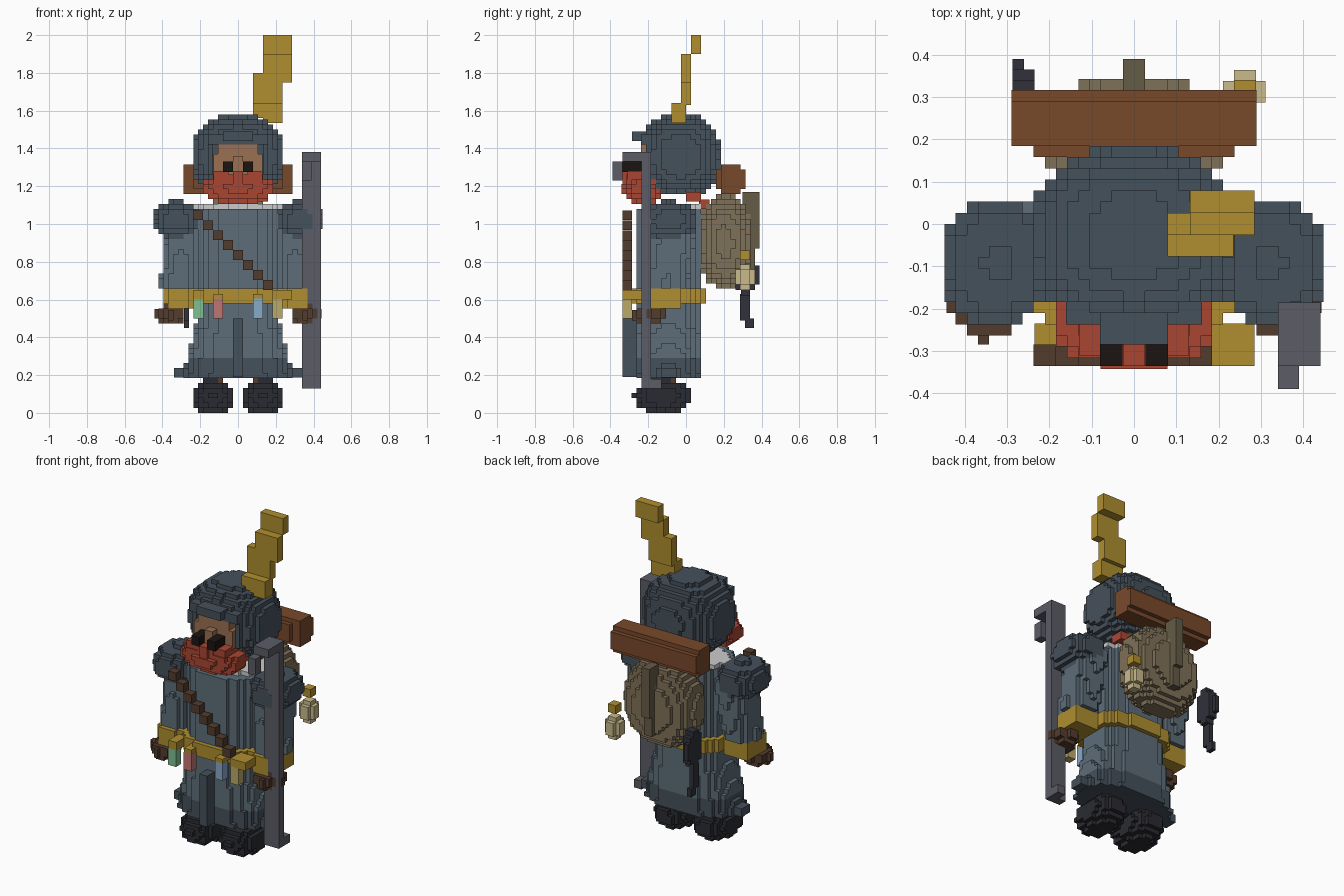
import bpy, bmesh, math

if "Cube" in bpy.data.objects:
    bpy.data.objects.remove(bpy.data.objects["Cube"])

V = 2 / 76  # voxel size


def paint(ob, hexcol):
    mat = bpy.data.materials.get(hexcol) or bpy.data.materials.new(hexcol)
    rgb = [(int(hexcol[i:i + 2], 16) / 255) ** 2.2 for i in (0, 2, 4)]
    mat.diffuse_color = (*rgb, 1)
    mat.use_nodes = True
    mat.node_tree.nodes["Principled BSDF"].inputs["Base Color"].default_value = mat.diffuse_color
    ob.data.materials.append(mat)


def finish(name, bm, col):
    bm.normal_update()
    me = bpy.data.meshes.new(name)
    bm.to_mesh(me)
    bm.free()
    ob = bpy.data.objects.new(name, me)
    bpy.context.collection.objects.link(ob)
    paint(ob, col)
    return ob


def boxes(name, col, *ranges):
    """Each range is (x0, x1, y0, y1, z0, z1)."""
    bm = bmesh.new()
    for r in ranges:
        vs = bmesh.ops.create_cube(bm, size=1)["verts"]
        for v in vs:
            for i in range(3):
                a, b = r[2 * i], r[2 * i + 1]
                v.co[i] = (a + b) / 2 + v.co[i] * (b - a)
    return finish(name, bm, col)


def voxels(name, col, bounds, inside):
    """Outer skin of all grid cells whose centre lies inside the shape."""
    rng = [range(math.floor(bounds[2 * i] / V), math.ceil(bounds[2 * i + 1] / V)) for i in range(3)]
    cells = {(i, j, k) for i in rng[0] for j in rng[1] for k in rng[2]
             if inside((i + .5) * V, (j + .5) * V, (k + .5) * V)}
    bm = bmesh.new()
    cache = {}

    def vert(p):
        if p not in cache:
            cache[p] = bm.verts.new([c * V for c in p])
        return cache[p]
    for c in cells:
        for ax in range(3):
            for s in (0, 1):
                n = list(c)
                n[ax] += 2 * s - 1
                if tuple(n) in cells:
                    continue
                u, w = (ax + 1) % 3, (ax + 2) % 3
                quad = []
                for du, dw in ((0, 0), (1, 0), (1, 1), (0, 1)):
                    p = list(c)
                    p[ax] += s
                    p[u] += du
                    p[w] += dw
                    quad.append(vert(tuple(p)))
                bm.faces.new(quad if s else quad[::-1])
    return finish(name, bm, col)


def ellipsoid(name, col, c, r, p=2, keep=lambda x, y, z: True):
    b = [v for i in range(3) for v in (c[i] - r[i] - V, c[i] + r[i] + V)]
    return voxels(name, col, b, lambda x, y, z: keep(x, y, z) and
                  abs((x - c[0]) / r[0]) ** p + abs((y - c[1]) / r[1]) ** p + abs((z - c[2]) / r[2]) ** p <= 1)


def oval(x, y, rx, ry, cy=-.092, p=2.4):
    return abs(x / rx) ** p + abs((y - cy) / ry) ** p <= 1


ROBE, DARK, GOLD, BROWN = "5E6D78", "47525C", "AE8D33", "543E32"

# robe: torso, flared skirt, darker hem and front panel
rx = lambda z: .212 + max(0, .52 - z) * .26
voxels("robe", ROBE, (-.4, .4, -.4, .2, .29, 1.08), lambda x, y, z: .29 < z < 1.08 and oval(x, y, rx(z), .172))
voxels("robe_hem", DARK, (-.4, .4, -.4, .2, .18, .3),
       lambda x, y, z: .184 < z < .29 and oval(x, y, rx(z), .172))
boxes("front_panel", DARK, (-.026, .026, -.335, -.26, .19, .5))
boxes("hem_corners", DARK, *[(min(s * .25, s * .34), max(s * .25, s * .34), -.13, -.05, .187, .237) for s in (-1, 1)])

# belt
voxels("belt", GOLD, (-.4, .4, -.4, .2, .5, .7), lambda x, y, z: .575 < z < .65 and
       oval(x, y, .25, .198) and not oval(x, y, .21, .165))
boxes("belt_front", GOLD, (-.235, -.18, -.335, -.235, .6, .65), (.18, .285, -.335, -.235, .6, .65),
      (-.13, -.08, -.335, -.26, .605, .63), (.08, .13, -.335, -.26, .605, .63))

# bottles hanging on the belt
for i, (x, col) in enumerate(((-.21, "7FBF8F"), (-.105, "BF7570"), (.105, "86A9C6"), (.21, "B9A868"))):
    boxes(f"bottle_{i}", col, (x - V, x + V, -.335, -.285, .5, .605))

# diagonal chest strap
boxes("chest_strap", BROWN, *[(-.237 + i * 2 * V, -.184 + i * 2 * V, -.335, -.285,
                               1.02 - i * 2 * V, 1.072 - i * 2 * V) for i in range(8)])

# limbs, both sides
for s, side in ((-1, "left"), (1, "right")):
    ellipsoid(f"{side}_boot", "2E2F34", (s * .132, -.125, .088), (.11, .155, .092), 2.1, lambda x, y, z: 0 < z)
    voxels(f"{side}_leg", BROWN, (s * .132 - .08, s * .132 + .08, -.25, .02, .12, .21),
           lambda x, y, z: abs(x - s * .132) < .055 and abs(y + .125) < .07)
    ellipsoid(f"{side}_shoulder", DARK, (s * .325, -.09, 1.02), (.122, .15, .1), 2.4)

    def arm(x, y, z):
        t = (1.02 - z) / .46
        return .65 < z < 1.02 and abs(x) > .2 + .02 * t and (
            (x - s * (.29 + .03 * t)) / .1) ** 2 + ((y + .06 + .06 * t) / (.125 - .02 * t)) ** 2 <= 1
    voxels(f"{side}_arm", ROBE, (-.5, .5, -.3, .2, .6, 1.03), arm)
    voxels(f"{side}_cuff", GOLD, (-.5, .5, -.4, .2, .5, .7), lambda x, y, z: .555 < z < .655 and
           ((x - s * .315) / .08) ** 4 + ((y + .125) / .11) ** 4 <= 1)
    ellipsoid(f"{side}_hand", BROWN, (s * .35, -.19, .525), (.07, .075, .055), 2.6)
    boxes(f"{side}_thumb", BROWN, (s * .355 - V / 2, s * .355 + V / 2, -.285, -.24, .49, .545),
          (s * .43 - V / 2, s * .43 + V / 2, -.21, -.18, .5, .55))
boxes("sleeve_patch", "9A4133", (.34, .39, -.2, -.14, .71, .76))

# white collar and red scarf
voxels("collar", "C9C9C6", (-.3, .3, -.3, .2, 1.07, 1.14),
       lambda x, y, z: 1.075 < z < 1.11 and oval(x, y, .235, .14, -.06, 2))
boxes("scarf_end", "A84836", (.0, .1, .07, .125, 1.08, 1.13), (.06, .16, .0, .08, 1.12, 1.17))

# hood with face opening and brim
ellipsoid("hood", DARK, (0, -.03, 1.362), (.248, .212, .222), 2.3,
          lambda x, y, z: z > 1.15 and not (y < -.16 and abs(x) < .13 and z < 1.43))
boxes("hood_brim", DARK, (-.08, .08, -.285, -.18, 1.44, 1.49), (-.16, .16, -.237, -.16, 1.42, 1.475))

# face, nose, eyes, beard
boxes("face", "996F53", (-.13, .13, -.237, -.15, 1.24, 1.37), (-.105, .105, -.237, -.15, 1.37, 1.43),
      (-.026, .026, -.285, -.23, 1.28, 1.36))
boxes("eyes", "211B19", (-.08, -.027, -.335, -.235, 1.275, 1.33), (.027, .08, -.335, -.235, 1.275, 1.33))
ellipsoid("beard", "A84836", (0, -.225, 1.19), (.19, .11, .08), 2.3)
boxes("moustache", "A84836", (-.13, -.05, -.31, -.22, 1.22, 1.28), (.05, .13, -.31, -.22, 1.22, 1.28),
      (-.026, .026, -.335, -.25, 1.2, 1.28))

# feather
boxes("feather", GOLD, (.132, .285, .026, .079, 1.9, 2.0), (.132, .285, -.026, .026, 1.75, 1.9),
      (.079, .235, -.026, .026, 1.63, 1.8), (.079, .235, -.077, -.0, 1.56, 1.64), (.132, .235, -.077, 0, 1.535, 1.57))

# hooked staff
boxes("staff", "5C5D66", (.34, .44, -.235, -.185, .13, 1.38), (.34, .44, -.335, -.235, 1.33, 1.38),
      (.34, .39, -.39, -.335, 1.23, 1.33), (.39, .44, -.185, -.13, .13, .18))

# backpack with ridge strap and bedroll
ellipsoid("backpack", "7E7059", (0, .205, .905), (.232, .14, .25), 2.3)
boxes("backpack_strap", "665C48", (-.026, .026, .3, .39, .87, 1.17), (-.026, .026, .3, .365, .75, .87))
voxels("bedroll", "784A2F", (-.3, .3, .1, .35, 1.1, 1.35), lambda x, y, z: abs(x) < (.29 if .185 < y < .31 else .24) and
       abs((y - .236) / .085) ** 2 + abs((z - 1.236) / .078) ** 2 <= 1)

# lantern
boxes("lantern", "C9B98B", (.21, .31, .287, .338, .68, .76), (.236, .288, .262, .364, .68, .76),
      (.236, .288, .287, .338, .65, .785))
boxes("lantern_cap", GOLD, (.236, .288, .285, .34, .81, .86))

# hanging pan
boxes("hanging_pan", "34353D", (-.287, -.235, .29, .34, .62, .84), (-.287, -.235, .262, .365, .65, .81),
      (-.287, -.26, .285, .338, .49, .63), (-.287, -.26, .312, .36, .45, .5), (-.287, -.26, .33, .39, .68, .78))
